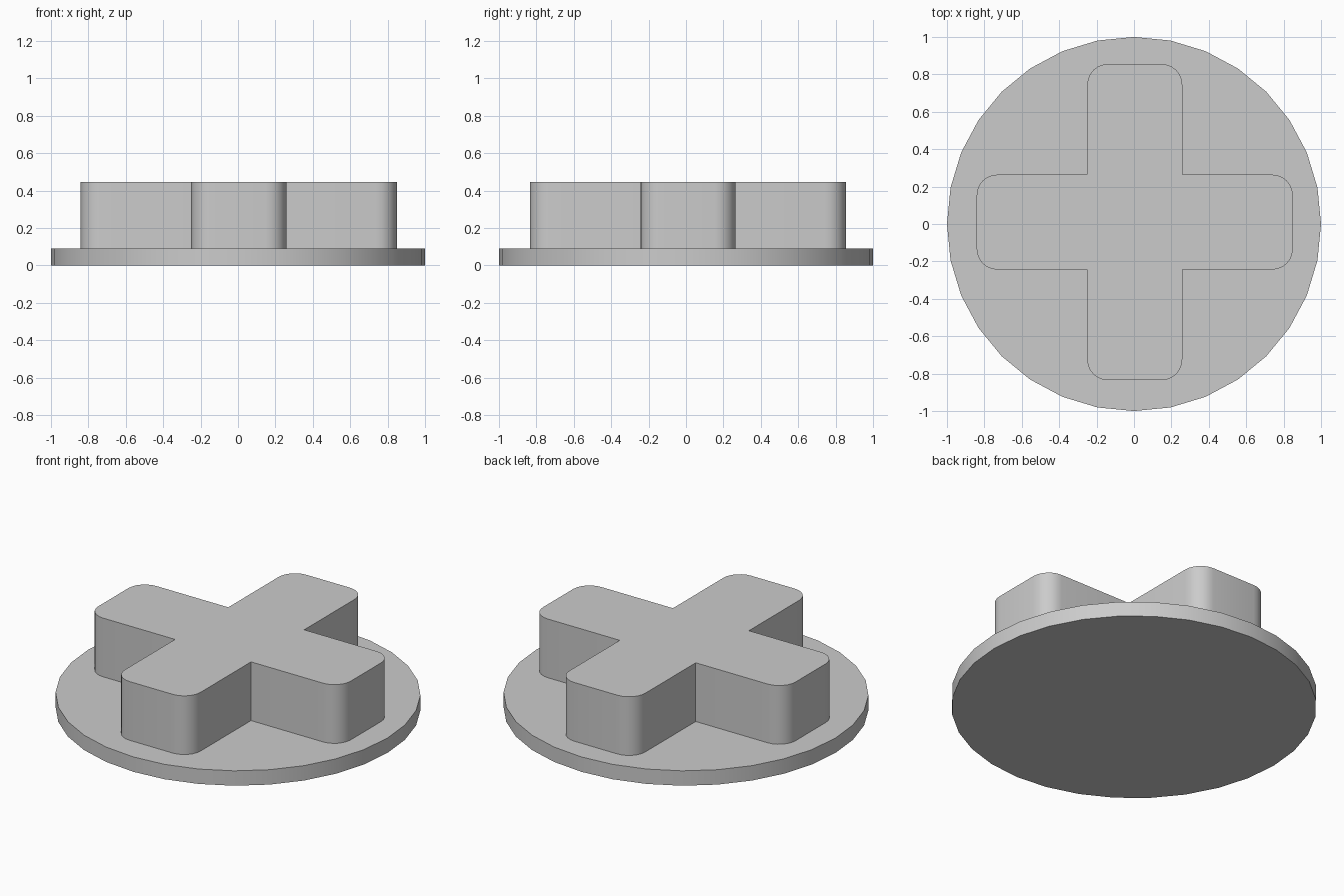
import bpy, bmesh, math
from mathutils import Vector

cube = bpy.data.objects.get("Cube")
if cube:
    bpy.data.objects.remove(cube, do_unlink=True)

grey = bpy.data.materials.new("plain grey")
grey.use_nodes = True
colour = (0.6, 0.6, 0.6, 1)
grey.diffuse_color = colour
grey.node_tree.nodes["Principled BSDF"].inputs["Base Color"].default_value = colour


def prism(name, outline, bottom, top):
    """Extrude a flat outline upward into a closed solid."""
    bm = bmesh.new()
    face = bm.faces.new([bm.verts.new((x, y, bottom)) for x, y in outline])
    new = bmesh.ops.extrude_face_region(bm, geom=[face])["geom"]
    verts = [v for v in new if isinstance(v, bmesh.types.BMVert)]
    bmesh.ops.translate(bm, verts=verts, vec=(0, 0, top - bottom))
    bmesh.ops.recalc_face_normals(bm, faces=bm.faces)
    mesh = bpy.data.meshes.new(name)
    bm.to_mesh(mesh)
    bm.free()
    mesh.materials.append(grey)
    obj = bpy.data.objects.new(name, mesh)
    bpy.context.collection.objects.link(obj)
    bpy.ops.object.select_all(action="DESELECT")
    obj.select_set(True)
    bpy.context.view_layer.objects.active = obj
    bpy.ops.object.shade_smooth_by_angle(angle=math.radians(30))
    return obj


def arc(cx, cy, radius, start, end, steps):
    return [(cx + radius * math.cos(a), cy + radius * math.sin(a))
            for a in (start + (end - start) * i / steps for i in range(steps + 1))]


# Round base plate
BASE_TOP = 0.09
prism("base_disc", arc(0, 0, 1, 0, math.tau, 32)[:-1], 0, BASE_TOP)

# Raised cross: one arm with rounded tip corners, repeated four times
REACH, HALF, ROUND = 0.845, 0.254, 0.11
tip, side = REACH - ROUND, HALF - ROUND
quarter = math.pi / 2
arm = (arc(tip, -side, ROUND, -quarter, 0, 6)
       + arc(tip, side, ROUND, 0, quarter, 6)
       + [(HALF, HALF)])
outline = []
for turn in range(4):
    c, s = math.cos(turn * quarter), math.sin(turn * quarter)
    outline += [(c * x - s * y, s * x + c * y) for x, y in arm]
cross = prism("raised_cross", outline, BASE_TOP, 0.445)
cross.location = Vector((0.004, 0.01, 0))
